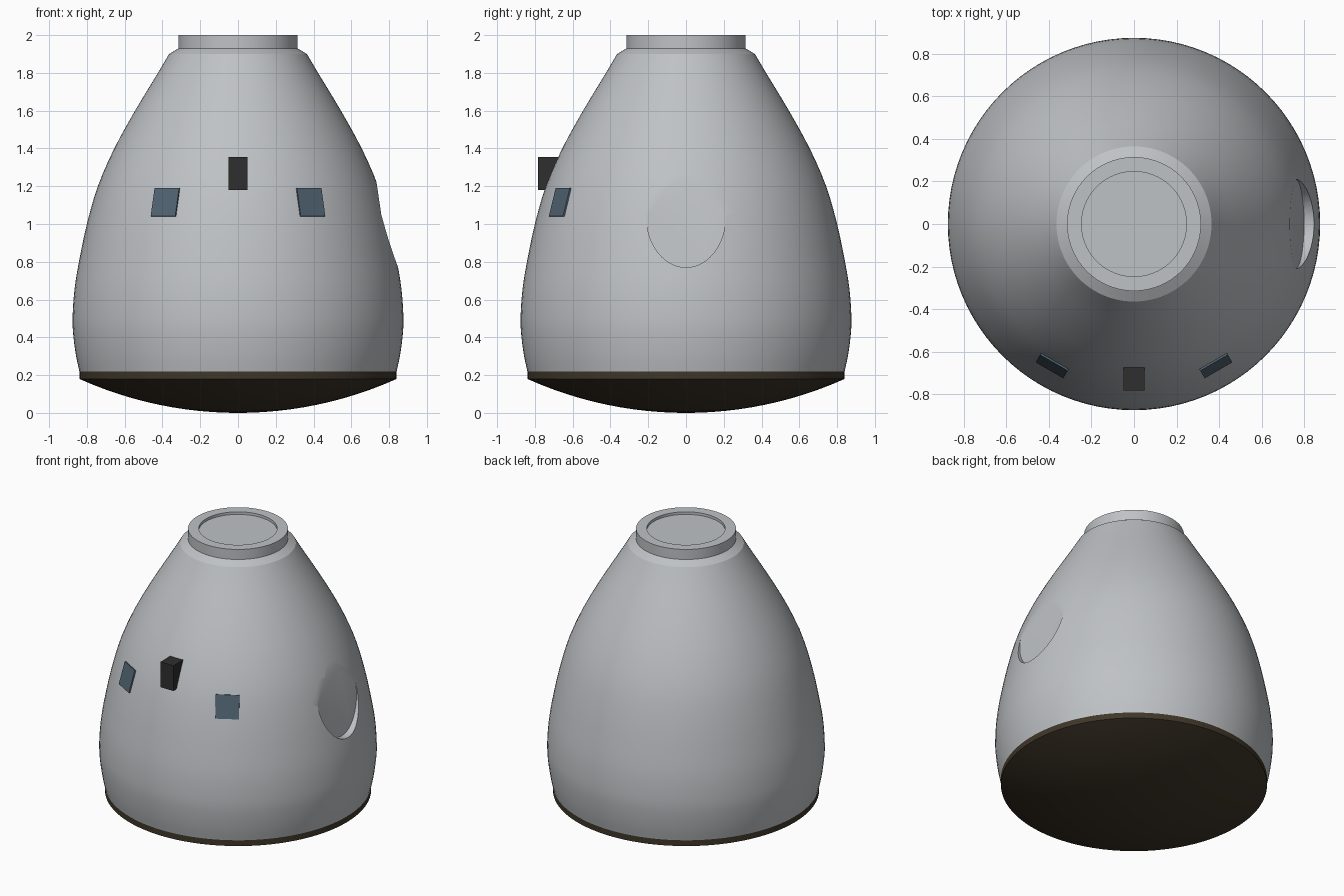
import bpy, bmesh
from math import sin, cos, pi, radians, sqrt
from mathutils import Matrix, Vector

cube = bpy.data.objects.get("Cube")
if cube:
    bpy.data.objects.remove(cube, do_unlink=True)


def material(name, rgb):
    m = bpy.data.materials.new(name)
    m.use_nodes = True
    m.diffuse_color = (*rgb, 1)
    bsdf = next(n for n in m.node_tree.nodes if n.type == 'BSDF_PRINCIPLED')
    bsdf.inputs["Base Color"].default_value = (*rgb, 1)
    return m


GREY = material("hull grey", (0.52, 0.54, 0.56))
BROWN = material("shield brown", (0.05, 0.037, 0.022))
GLASS = material("window blue", (0.08, 0.125, 0.165))
BLACK = material("sensor black", (0.028, 0.028, 0.028))


def make_object(name, bm, mat):
    bmesh.ops.recalc_face_normals(bm, faces=bm.faces[:])
    mesh = bpy.data.meshes.new(name)
    bm.to_mesh(mesh)
    bm.free()
    obj = bpy.data.objects.new(name, mesh)
    bpy.context.collection.objects.link(obj)
    mesh.materials.append(mat)
    return obj


def activate(obj):
    bpy.ops.object.select_all(action='DESELECT')
    obj.select_set(True)
    bpy.context.view_layer.objects.active = obj


def smooth(obj):
    activate(obj)
    bpy.ops.object.shade_smooth_by_angle(angle=radians(25))


def lathe(name, profile, mat, sides=96):
    """Closed solid of revolution from (radius, height) points, bottom to top."""
    bm = bmesh.new()
    rings = []
    for r, z in profile:
        rings.append([bm.verts.new((r * cos(2 * pi * i / sides),
                                    r * sin(2 * pi * i / sides), z))
                      for i in range(sides)])
    for a, b in zip(rings, rings[1:]):
        for i in range(sides):
            j = (i + 1) % sides
            bm.faces.new((a[i], a[j], b[j], b[i]))
    bm.faces.new(rings[0][::-1])
    bm.faces.new(rings[-1])
    return make_object(name, bm, mat)


def spline(points, steps=3):
    """Round off a profile with a Catmull-Rom curve."""
    p = [Vector(q) for q in points]
    p = [2 * p[0] - p[1]] + p + [2 * p[-1] - p[-2]]
    out = []
    for a, b, c, d in zip(p, p[1:], p[2:], p[3:]):
        for s in range(steps):
            t = s / steps
            out.append(0.5 * (2 * b + (c - a) * t + (2 * a - 5 * b + 4 * c - d) * t ** 2
                              + (3 * b - a - 3 * c + d) * t ** 3))
    return out + [p[-2]]


def box(name, size, matrix, mat):
    bm = bmesh.new()
    bmesh.ops.create_cube(bm, size=1, matrix=matrix @ Matrix.Diagonal((*size, 1)))
    return make_object(name, bm, mat)


# Hull with a bevelled shoulder
side = [(0.84, 0.22), (0.857, 0.3), (0.871, 0.4), (0.876, 0.5), (0.866, 0.65),
        (0.842, 0.8), (0.8, 1.0), (0.742, 1.2), (0.655, 1.4), (0.545, 1.6),
        (0.43, 1.79), (0.365, 1.9)]
hull = lathe("hull", spline(side) + [Vector((0.315, 1.93))], GREY)

# Shallow side recess with a rounded lower lip
outline = [(0.21 * sin(a), 1.04 - 0.27 * cos(a))
           for a in (pi * (i / 24 - 0.5) for i in range(25))]
outline += [(0.21, 1.35), (-0.21, 1.35)]
bm = bmesh.new()
inner = [bm.verts.new((0.8 - 0.148 * (z - 0.77), y, z)) for y, z in outline]
outer = [bm.verts.new((1.0, y, z)) for y, z in outline]
bm.faces.new(inner)
bm.faces.new(outer[::-1])
for i in range(len(outline)):
    j = (i + 1) % len(outline)
    bm.faces.new((inner[i], inner[j], outer[j], outer[i]))
cutter = make_object("recess_cutter", bm, GREY)
cutter.hide_render = True
cut = hull.modifiers.new("recess", 'BOOLEAN')
cut.operation = 'DIFFERENCE'
cut.solver = 'EXACT'
cut.object = cutter
activate(hull)
bpy.ops.object.modifier_apply(modifier=cut.name)
bpy.data.objects.remove(cutter, do_unlink=True)
smooth(hull)

# Top collar with a sunken hatch
collar = lathe("top_collar", [(0.315, 1.93), (0.315, 2.0), (0.247, 2.0), (0.247, 1.982)], GREY)
smooth(collar)

# Heat shield: spherical bowl with an upright rim
rim, depth = 0.84, 0.18
ball = (rim ** 2 + depth ** 2) / (2 * depth)
bowl = []
for i in range(1, 13):
    r = rim * i / 12
    bowl.append((r, ball - sqrt(ball ** 2 - r ** 2)))
shield = lathe("heat_shield", [(0.01, 0)] + bowl + [(rim, 0.22)], BROWN)
smooth(shield)

# Front windows, leaning back with the hull
for name, turn in (("left_window", 30), ("right_window", -30)):
    place = (Matrix.Rotation(radians(turn), 4, 'Z')
             @ Matrix.Translation((0, -0.77, 1.115))
             @ Matrix.Rotation(radians(-15.5), 4, 'X'))
    box(name, (0.15, 0.009, 0.155), place, GLASS)

# Sensor block on the front
box("front_sensor", (0.1, 0.18, 0.175), Matrix.Translation((0, -0.693, 1.268)), BLACK)
